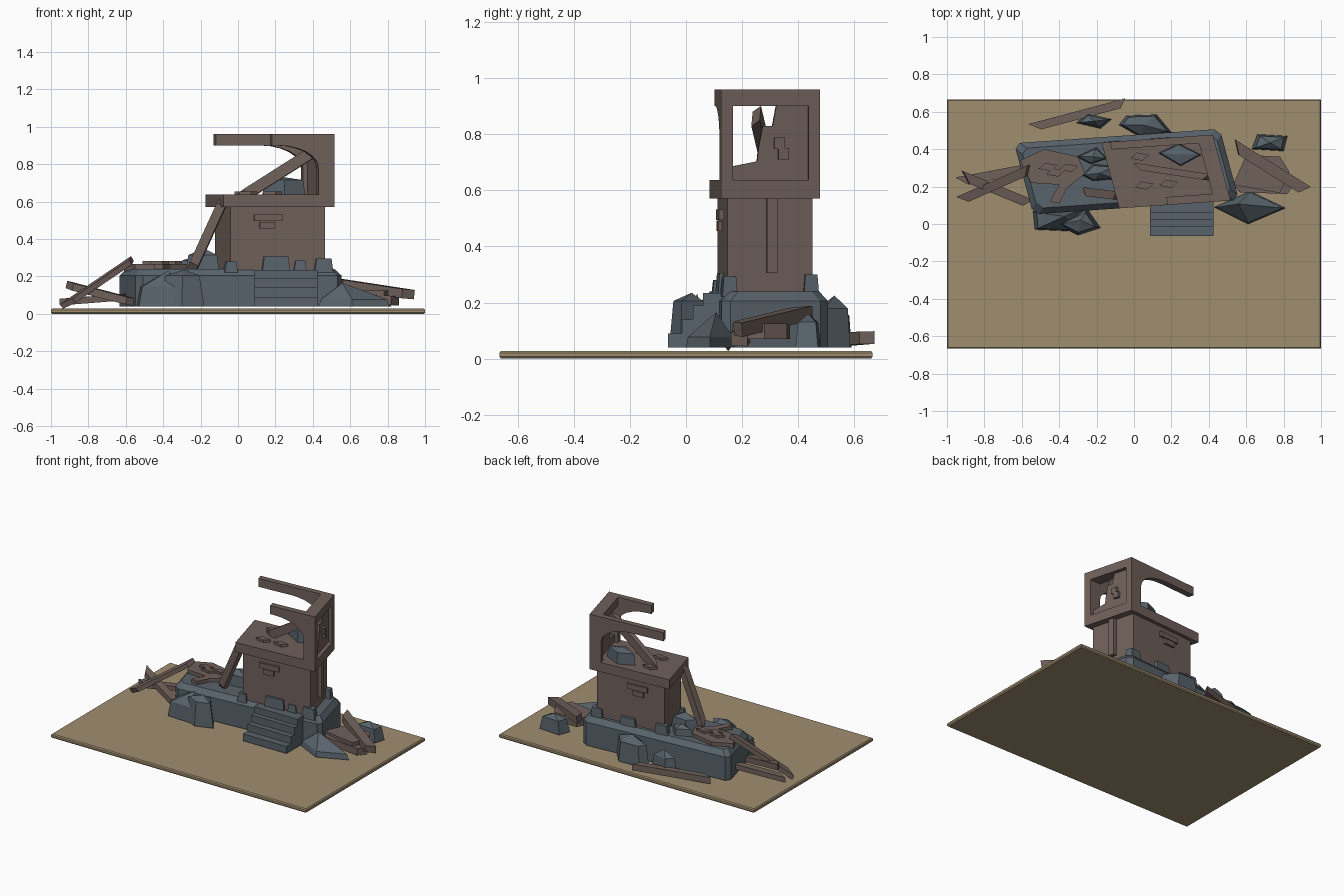
import bpy, bmesh, math
from mathutils import Vector


def material(name, rgb):
    m = bpy.data.materials.new(name)
    m.diffuse_color = (*rgb, 1)
    return m


WOOD = material("weathered wood", (0.162, 0.119, 0.105))
STONE = material("blue grey stone", (0.098, 0.125, 0.147))
SAND = material("sandy ground", (0.352, 0.27, 0.162))


def P(u, v, z):
    """Skewed ruin coordinates to world."""
    return Vector((-0.04 + u - 0.27 * v, 0.28 + 0.07 * u + v, z))


def loft(name, rings, mat):
    """Solid skinned through rings of points; a one-point ring is an apex."""
    bm = bmesh.new()
    rs = [[bm.verts.new(p) for p in r] for r in rings]
    for a, b in zip(rs, rs[1:]):
        n = len(a)
        for i in range(n):
            j = (i + 1) % n
            if len(b) == 1:
                bm.faces.new((a[i], a[j], b[0]))
            else:
                bm.faces.new((a[i], a[j], b[j], b[i]))
    for r in (rs[0], rs[-1]):
        if len(r) > 2:
            bm.faces.new(r)
    bmesh.ops.recalc_face_normals(bm, faces=bm.faces)
    me = bpy.data.meshes.new(name)
    bm.to_mesh(me)
    bm.free()
    me.materials.append(mat)
    ob = bpy.data.objects.new(name, me)
    bpy.context.collection.objects.link(ob)
    return ob


def rect(u0, u1, v0, v1, z):
    return [P(u0, v0, z), P(u1, v0, z), P(u1, v1, z), P(u0, v1, z)]


def block(name, u0, u1, v0, v1, z0, z1, mat=WOOD):
    return loft(name, [rect(u0, u1, v0, v1, z0), rect(u0, u1, v0, v1, z1)], mat)


def flat(name, pts, z0, z1, mat=WOOD):
    return loft(name, [[(x, y, z) for x, y in pts] for z in (z0, z1)], mat)


def plank(name, a, b, w, t):
    """Squared timber from a to b, w wide and t thick, with skewed broken ends."""
    a, b = Vector(a), Vector(b)
    d = (b - a).normalized()
    s = d.cross(Vector((0, 0, 1))).normalized()
    n = s.cross(d)
    ring = lambda c, k: [c + s * x * w / 2 + n * y * t / 2 + d * x * k
                         for x, y in ((-1, -1), (1, -1), (1, 1), (-1, 1))]
    return loft(name, [ring(a, 0.03), ring(b, -0.02)], WOOD)


def rock(name, pts, z0, z1, shoulder=0.7, taper=0.85, lean=(0, 0)):
    """Faceted boulder: outline, narrower shoulder, off-centre peak."""
    cx = sum(p[0] for p in pts) / len(pts)
    cy = sum(p[1] for p in pts) / len(pts)
    zs = z0 + (z1 - z0) * shoulder
    mid = [(cx + (x - cx) * taper, cy + (y - cy) * taper, zs) for x, y in pts]
    return loft(name, [[(x, y, z0) for x, y in pts], mid,
                       [(cx + lean[0], cy + lean[1], z1)]], STONE)


# ground plate with softened rim
def plate(e, z):
    return [(-1 + e, -0.665 + e, z), (1 - e, -0.665 + e, z), (1 - e, 0.665 - e, z), (-1 + e, 0.665 - e, z)]
loft("ground_plate", [plate(0.006, 0), plate(0, 0.007), plate(0, 0.021), plate(0.006, 0.028)], SAND)


# stone foundation with clipped corners and chamfered top
def found(e, z):
    a, b, c = 0.55 - e, 0.19 - e, 0.03
    return [P(u, v, z) for u, v in ((-a + c, -b), (a - c, -b), (a, -b + c), (a, b - c),
                                    (a - c, b), (-a + c, b), (-a, b - c), (-a, -b + c))]
loft("stone_foundation", [found(0, 0.04), found(0, 0.205), found(0.03, 0.24)], STONE)

# stone steps
for i, (y, z) in enumerate(((-0.065, 0.09), (-0.015, 0.14), (0.025, 0.19), (0.06, 0.235))):
    flat("stone_step_%d" % (i + 1), [(0.085, y), (0.425, y), (0.425, 0.15), (0.085, 0.15)], 0.04, z, STONE)

# lower storey, floor slab and side post
block("lower_wall", -0.045, 0.46, -0.165, 0.138, 0.22, 0.58)
block("floor_slab", -0.09, 0.505, -0.19, 0.162, 0.57, 0.637)
block("side_post", 0.45, 0.487, -0.025, 0.012, 0.305, 0.58)

# upper frame: post, curved brace and broken arm on front and back
for name, start, v0, v1 in (("front_arm_frame", 0.17, -0.19, -0.148), ("back_arm_frame", -0.046, 0.122, 0.162)):
    prof = [(start, 0.96), (0.505, 0.96), (0.505, 0.63), (0.42, 0.63)]
    for i in range(7):
        t = math.radians(90 - 15 * i)
        prof.append((0.20 + 0.22 * math.sin(t), 0.78 + 0.12 * math.cos(t)))
    prof.append((start, 0.90))
    loft(name, [[P(u, v, z) for u, z in prof] for v in (v0, v1)], WOOD)
block("side_top_beam", 0.42, 0.505, -0.15, 0.125, 0.90, 0.96)

# broken side panel with raised bricks
edge = [(-0.15, 0.63), (-0.15, 0.685), (-0.06, 0.703), (-0.055, 0.75), (-0.04, 0.83),
        (-0.005, 0.83), (0.01, 0.91), (0.125, 0.91), (0.125, 0.63)]
loft("broken_side_panel", [[P(u, v, z) for v, z in edge] for u in (0.445, 0.478)], WOOD)
for i, (v, z) in enumerate(((0.0, 0.748), (0.015, 0.71))):
    block("side_brick_%d" % i, 0.47, 0.495, v, v + 0.038, z, z + 0.04)

# raised bricks on front and back walls
for side, v in (("front", -0.165), ("back", 0.138)):
    for i, (u, z, w) in enumerate(((0.08, 0.495, 0.10), (0.17, 0.495, 0.06), (0.11, 0.455, 0.08))):
        block("%s_brick_%d" % (side, i), u, u + w, v - 0.014, v + 0.014, z, z + 0.036)

# loose flat bricks on floor slab and fallen deck
for i, (x, y, z) in enumerate(((0.03, 0.36, 0.635), (0.055, 0.205, 0.635), (0.185, 0.215, 0.635),
                               (-0.46, 0.305, 0.262), (-0.35, 0.30, 0.262), (-0.42, 0.275, 0.262))):
    flat("loose_brick_%d" % i, [(x - 0.05, y - 0.01), (x + 0.015, y - 0.022),
                                (x + 0.05, y + 0.01), (x - 0.015, y + 0.022)], z, z + 0.02)

# fallen deck on foundation
flat("fallen_deck", [(-0.61, 0.34), (-0.48, 0.40), (-0.30, 0.36), (-0.26, 0.27), (-0.36, 0.19),
                     (-0.40, 0.11), (-0.45, 0.12), (-0.40, 0.21), (-0.55, 0.22)], 0.23, 0.265)

# leaning timbers
plank("leaning_outer_beam", (-0.245, 0.17, 0.24), (-0.08, 0.15, 0.60), 0.045, 0.05)
plank("leaning_inner_beam", (0.03, 0.305, 0.63), (0.40, 0.25, 0.865), 0.035, 0.06)

# fallen planks
for name, a, b, w, t in (
        ("back_plank", (-0.53, 0.52, 0.065), (-0.06, 0.645, 0.075), 0.045, 0.045),
        ("left_raised_plank", (-0.91, 0.135, 0.055), (-0.57, 0.285, 0.285), 0.05, 0.03),
        ("left_low_plank", (-0.90, 0.25, 0.15), (-0.57, 0.115, 0.065), 0.05, 0.04),
        ("left_flat_plank", (-0.92, 0.23, 0.065), (-0.60, 0.29, 0.09), 0.05, 0.035),
        ("right_long_plank", (0.55, 0.41, 0.16), (0.91, 0.185, 0.105), 0.06, 0.05),
        ("right_short_plank", (0.54, 0.20, 0.085), (0.84, 0.19, 0.07), 0.06, 0.05)):
    plank(name, a, b, w, t)
flat("right_fallen_panel", [(0.53, 0.21), (0.78, 0.165), (0.83, 0.28), (0.78, 0.36), (0.60, 0.37)], 0.07, 0.125)

# boulders around the foundation
rock("front_left_boulder", [(-0.54, 0.07), (-0.53, -0.03), (-0.30, -0.04), (-0.28, 0.08)], 0.04, 0.23, 0.55, 0.85, (0.04, 0.02))
rock("front_mid_boulder", [(-0.42, 0.0), (-0.30, -0.06), (-0.18, -0.02), (-0.25, 0.08)], 0.04, 0.235, 0.85, 0.75, (0, 0.02))
rock("front_right_boulder", [(0.43, 0.09), (0.61, 0.0), (0.81, 0.085), (0.62, 0.175)], 0.04, 0.165, 0.3, 0.92, (-0.06, 0.02))
rock("right_back_boulder", [(0.63, 0.40), (0.80, 0.39), (0.82, 0.47), (0.66, 0.48)], 0.04, 0.16, 0.75, 0.8)
rock("back_left_boulder", [(-0.31, 0.54), (-0.18, 0.51), (-0.12, 0.56), (-0.25, 0.59)], 0.04, 0.2, 0.7, 0.8)
rock("back_mid_boulder", [(-0.08, 0.53), (0.04, 0.46), (0.20, 0.49), (0.12, 0.585), (-0.04, 0.58)], 0.04, 0.225, 0.75, 0.85)

# rubble on the foundation
rock("deck_rubble_back", [(-0.31, 0.36), (-0.23, 0.32), (-0.14, 0.35), (-0.20, 0.41)], 0.23, 0.31)
rock("deck_rubble_front", [(-0.28, 0.26), (-0.22, 0.23), (-0.10, 0.24), (-0.10, 0.31), (-0.22, 0.32)], 0.23, 0.35)
rock("upper_floor_boulder", [(0.13, 0.38), (0.25, 0.31), (0.36, 0.37), (0.24, 0.43)], 0.63, 0.73, 0.85, 0.9)

# foundation edge stones around the tower
for i, (u0, u1, v0, v1, h) in enumerate(((0.12, 0.27, -0.185, -0.15, 0.305), (0.29, 0.36, -0.18, -0.15, 0.285),
                                         (0.40, 0.50, -0.185, -0.13, 0.295), (0.41, 0.50, 0.105, 0.16, 0.30),
                                         (0.16, 0.28, 0.12, 0.165, 0.29), (-0.08, 0.02, 0.11, 0.165, 0.30),
                                         (-0.08, -0.01, -0.185, -0.14, 0.28))):
    loft("edge_stone_%d" % i, [rect(u0, u1, v0, v1, 0.22),
                               rect(u0 + 0.012, u1 - 0.008, v0 + 0.006, v1 - 0.006, h)], STONE)
